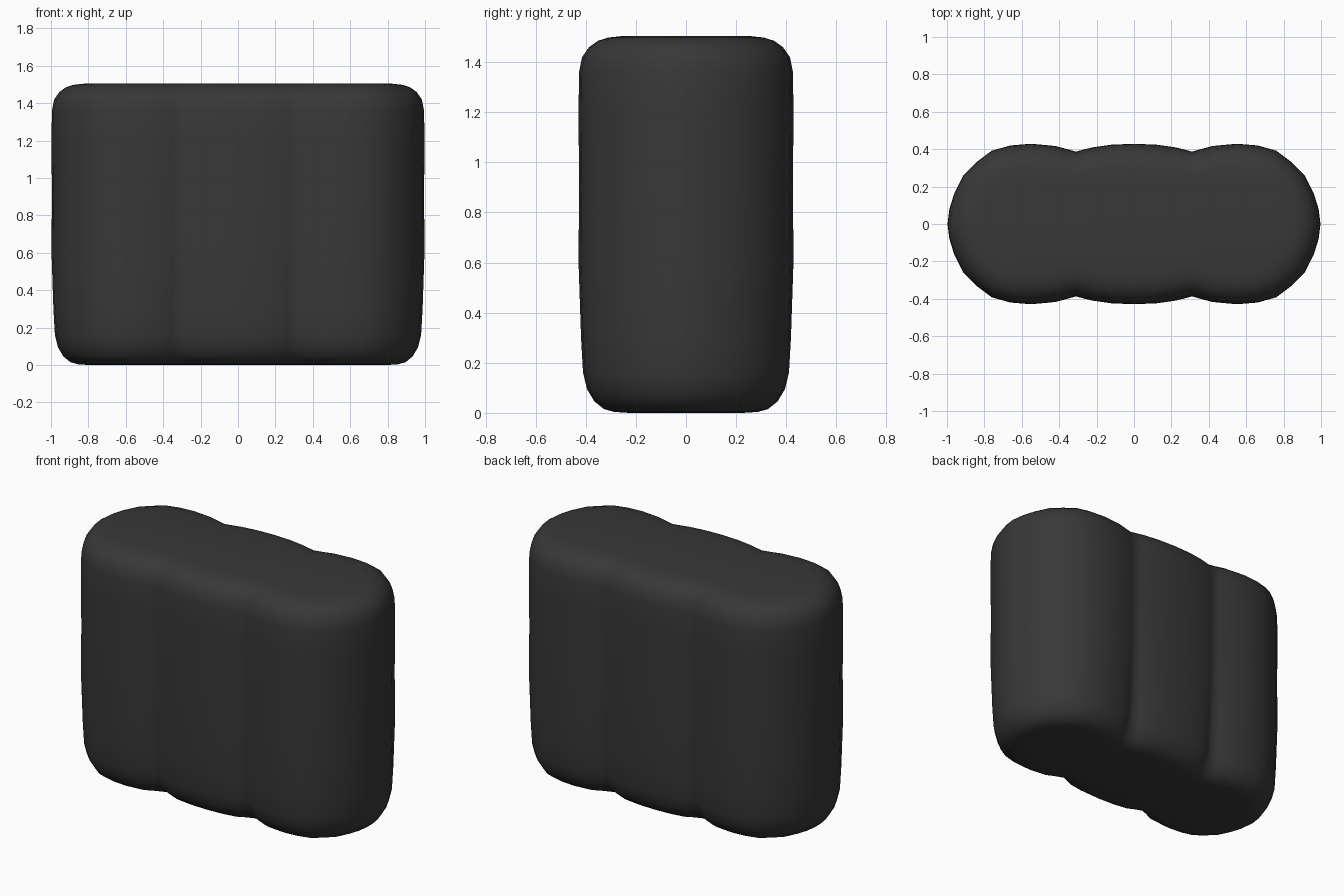
import bpy, bmesh, math
from mathutils import Vector

cube = bpy.data.objects.get("Cube")
if cube:
    bpy.data.objects.remove(cube, do_unlink=True)

# Flat colour
mat = bpy.data.materials.new("charcoal")
mat.use_nodes = True
colour = (0.039, 0.039, 0.039, 1)
mat.diffuse_color = colour
bsdf = mat.node_tree.nodes["Principled BSDF"]
bsdf.inputs["Base Color"].default_value = colour
bsdf.inputs["Roughness"].default_value = 0.8

# One quarter of the three-lobed outline, mirrored into a closed clockwise loop
quarter = [(0, .427), (.12, .422), (.22, .408), (.27, .396), (.31, .385),
           (.35, .396), (.42, .415), (.55, .427), (.66, .418), (.76, .39),
           (.84, .33), (.91, .26), (.96, .16), (.985, .08), (.995, 0)]
right_half = quarter + [(x, -y) for x, y in reversed(quarter[:-1])]
outline = [Vector(p) for p in right_half + [(-x, y) for x, y in reversed(right_half[1:-1])]]
count = len(outline)


def inward(i):
    t = outline[(i + 1) % count] - outline[i - 1]
    return Vector((t.y, -t.x)).normalized()


normals = [inward(i) for i in range(count)]

# Height and inset of each ring, rounded at both ends
rings = [(0, .2), (.004, .14), (.015, .1), (.045, .062), (.095, .032), (.16, .016),
         (.3, .008), (.6, -.002), (.9, 0), (1.2, -.002), (1.36, 0), (1.42, .012),
         (1.46, .04), (1.485, .075), (1.498, .115), (1.505, .18)]

bm = bmesh.new()
loops = []
for z, inset in rings:
    depth = 0.022 * max(0, 1 - z / 0.9)      # grooves deepen toward the bottom
    loop = []
    for p, n in zip(outline, normals):
        q = p + n * inset
        groove = math.exp(-((abs(p.x) - .31) / .05) ** 2)
        q.y -= math.copysign(depth * groove, p.y)
        loop.append(bm.verts.new((q.x, q.y, z)))
    loops.append(loop)
for a, b in zip(loops, loops[1:]):
    for i in range(count):
        j = (i + 1) % count
        bm.faces.new((a[i], a[j], b[j], b[i]))
bm.faces.new(loops[0])
bm.faces.new(loops[-1])
bmesh.ops.recalc_face_normals(bm, faces=bm.faces)

mesh = bpy.data.meshes.new("lobed_cushion")
bm.to_mesh(mesh)
bm.free()
mesh.materials.append(mat)
body = bpy.data.objects.new("lobed_cushion", mesh)
bpy.context.collection.objects.link(body)
bpy.context.view_layer.objects.active = body
body.select_set(True)
bpy.ops.object.shade_smooth_by_angle(angle=math.radians(60))
